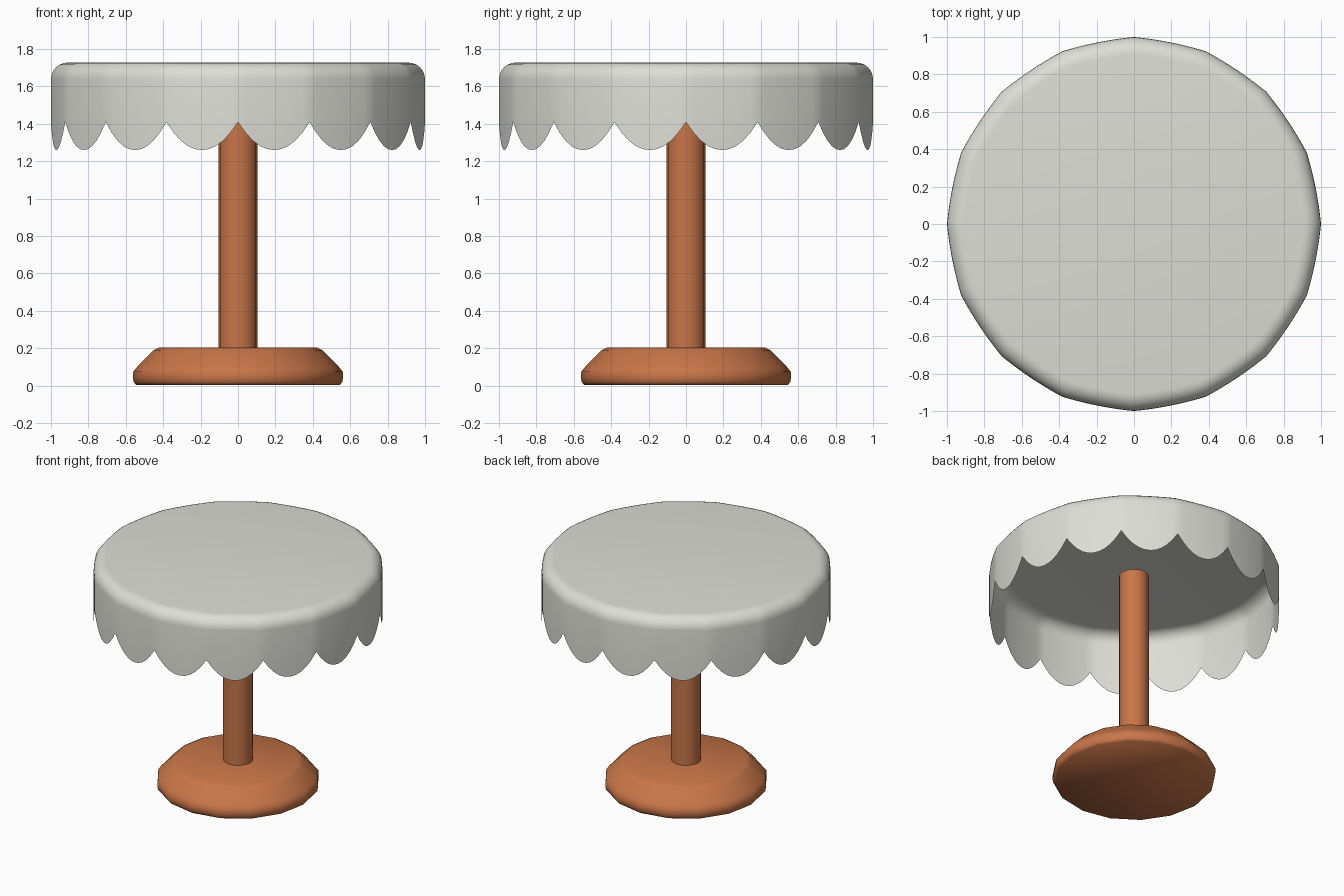
import bpy, bmesh, math

if "Cube" in bpy.data.objects:
    bpy.data.objects.remove(bpy.data.objects["Cube"])

def material(name, rgb):
    m = bpy.data.materials.new(name)
    m.diffuse_color = (*rgb, 1)
    m.use_nodes = True
    m.node_tree.nodes["Principled BSDF"].inputs["Base Color"].default_value = m.diffuse_color
    return m

CREAM = material("off_white_cloth", (0.73, 0.73, 0.68))
WOOD = material("orange_wood", (0.58, 0.18, 0.065))

def finish(name, bm, mat, angle=40):
    me = bpy.data.meshes.new(name)
    bm.normal_update()
    bm.to_mesh(me)
    bm.free()
    me.materials.append(mat)
    ob = bpy.data.objects.new(name, me)
    bpy.context.collection.objects.link(ob)
    bpy.ops.object.select_all(action='DESELECT')
    ob.select_set(True)
    bpy.context.view_layer.objects.active = ob
    bpy.ops.object.shade_smooth_by_angle(angle=math.radians(angle))
    return ob

def bridge(bm, rings):
    n = len(rings[0])
    for a, b in zip(rings, rings[1:]):
        for i in range(n):
            j = (i + 1) % n
            bm.faces.new((a[i], a[j], b[j], b[i]))

def lathe(name, profile, sides, mat, angle=40):
    """Solid turned from (radius, z) points, listed bottom to top."""
    bm = bmesh.new()
    rings = [[bm.verts.new((r * math.cos(2 * math.pi * i / sides),
                            r * math.sin(2 * math.pi * i / sides), z))
              for i in range(sides)] for r, z in profile]
    bridge(bm, rings)
    bm.faces.new(rings[0][::-1])
    bm.faces.new(rings[-1])
    return finish(name, bm, mat, angle)

# Foot and pole
lathe("table_foot", [(0.545, 0.005), (0.558, 0.02), (0.562, 0.045), (0.56, 0.075),
                     (0.54, 0.1), (0.45, 0.19), (0.42, 0.205)], 16, WOOD, 60)
lathe("table_pole", [(0.103, 0.2), (0.103, 1.62)], 16, WOOD)

# Tablecloth: open shell with 16 scallops and a rounded top rim
SCALLOPS, STEPS = 16, 10
N = SCALLOPS * STEPS

def cloth_ring(bm, radius, z_of):
    ring = []
    for i in range(N):
        a = 2 * math.pi * i / N
        u = 2 * (i % STEPS) / STEPS - 1          # -1..1 across one scallop
        chord = math.cos(math.pi / SCALLOPS) / math.cos(u * math.pi / SCALLOPS)
        r = radius * (1 + chord) / 2             # panels bulge a little past flat
        ring.append(bm.verts.new((r * math.cos(a), r * math.sin(a), z_of(u))))
    return ring

bm = bmesh.new()
rings = [cloth_ring(bm, 1.0, lambda u: 1.26 + 0.15 * abs(u) ** 2.1)]
F = 0.09
for k in range(7):
    t = math.pi / 2 * k / 6
    rings.append(cloth_ring(bm, 1 - F + F * math.cos(t),
                            lambda u, t=t: 1.728 - F + F * math.sin(t)))
bridge(bm, rings)
bm.faces.new(rings[-1])
finish("tablecloth", bm, CREAM, 50)
